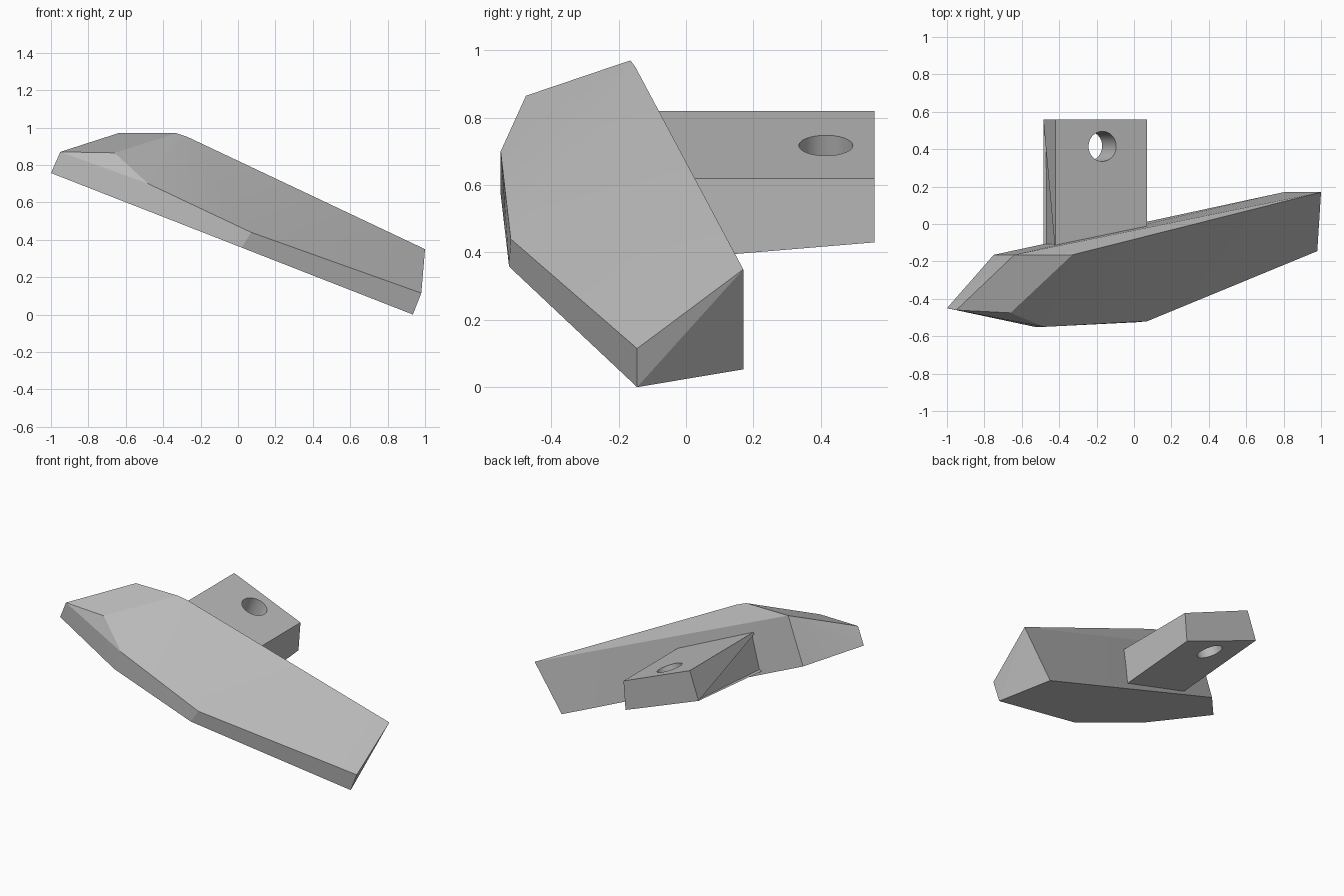
import bpy
import bmesh
import math
from mathutils import Vector

default_cube = bpy.data.objects.get("Cube")
if default_cube:
    bpy.data.objects.remove(default_cube, do_unlink=True)

# Single plain grey finish
grey = bpy.data.materials.new("plain_grey")
grey.use_nodes = True
grey.diffuse_color = (0.5, 0.5, 0.5, 1)
grey.node_tree.nodes["Principled BSDF"].inputs["Base Color"].default_value = grey.diffuse_color


def faceted_solid(name, corners, recess_direction=None):
    """Make a faceted convex solid, optionally recessing the side facing a direction."""
    bm = bmesh.new()
    for corner in corners:
        bm.verts.new(corner)
    bmesh.ops.convex_hull(bm, input=bm.verts[:])
    bmesh.ops.dissolve_limit(bm, angle_limit=math.radians(2),
                             verts=bm.verts[:], edges=bm.edges[:])
    bmesh.ops.recalc_face_normals(bm, faces=bm.faces[:])
    if recess_direction:
        side = max(bm.faces, key=lambda face: face.normal.dot(recess_direction))
        bmesh.ops.inset_region(bm, faces=[side], thickness=0.015, depth=0)
        bmesh.ops.translate(bm, verts=side.verts[:], vec=-0.015 * side.normal)
    mesh = bpy.data.meshes.new(name)
    bm.to_mesh(mesh)
    bm.free()
    mesh.materials.append(grey)
    part = bpy.data.objects.new(name, mesh)
    bpy.context.collection.objects.link(part)
    return part


# Tilted slab: upper rim with a sloped nose facet, then the flat underside
upper_rim = [(-0.95, -0.46, 0.87), (-0.64, -0.165, 0.97), (-0.33, -0.165, 0.97),
             (-0.27, -0.15, 0.95), (1, 0.17, 0.35), (0.98, -0.145, 0.115),
             (0.07, -0.52, 0.44), (-0.48, -0.55, 0.70), (-0.66, -0.475, 0.865)]
underside = [(-1, -0.45), (-0.75, -0.165), (0.8, 0.17),
             (0.935, -0.145), (0.02, -0.525), (-0.53, -0.55)]
slab = faceted_solid("tilted_slab", upper_rim + [
    (x, y, 0.366 - 0.391 * x) for x, y in underside])

# Mounting tab: sloped block, slightly deeper where it meets the slab
tab_corners = []
for y, drop in ((0.56, 0), (-0.16, 0.06)):
    tab_corners += [(-0.42, y, 0.82), (0.07, y, 0.62),
                    (0.055, y, 0.43 - drop), (-0.485, y, 0.635 - drop)]
tab = faceted_solid("mounting_tab", tab_corners, Vector((-1, 0, 0)))

# Round bolt hole, square to the sloped tab
bpy.ops.mesh.primitive_cylinder_add(
    vertices=48, radius=0.08, depth=0.8, location=(-0.17, 0.415, 0.715),
    rotation=(0, math.atan(0.41), 0))
cutter = bpy.context.object
cutter.name = "bolt_hole_cutter"
cutter.hide_render = True
cutter.hide_viewport = False
cutter.display_type = "WIRE"
hole = tab.modifiers.new("bolt_hole", "BOOLEAN")
hole.operation = "DIFFERENCE"
hole.solver = "EXACT"
hole.object = cutter
bpy.ops.object.select_all(action="DESELECT")
tab.select_set(True)
bpy.context.view_layer.objects.active = tab
bpy.ops.object.modifier_apply(modifier=hole.name)
bpy.data.objects.remove(cutter, do_unlink=True)

# Smooth the hole and shallow creases while keeping edges sharp
for part in (slab, tab):
    bpy.ops.object.select_all(action="DESELECT")
    part.select_set(True)
    bpy.context.view_layer.objects.active = part
    bpy.ops.object.shade_smooth_by_angle(angle=math.radians(15))
